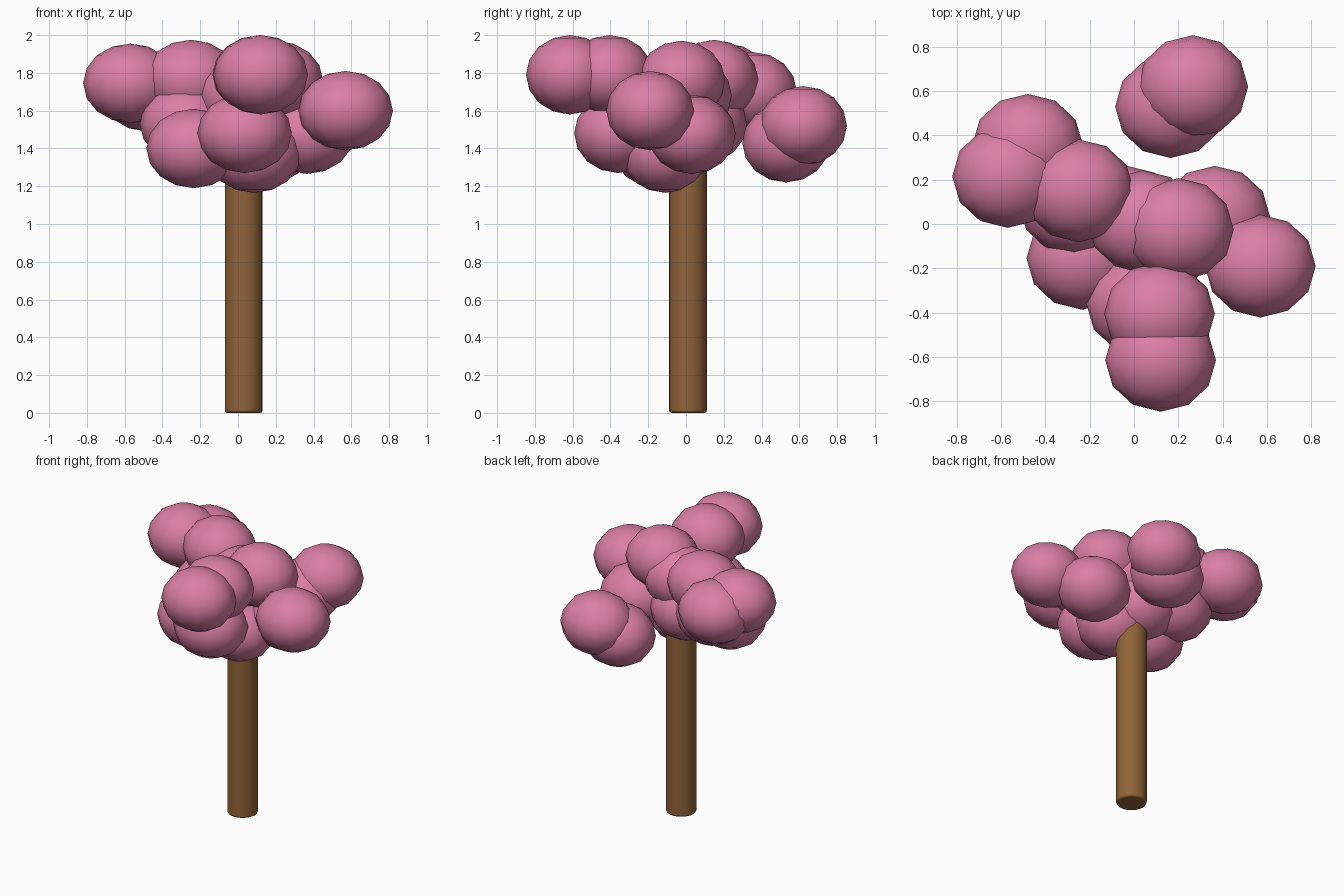
import bpy

if "Cube" in bpy.data.objects:
    bpy.data.objects.remove(bpy.data.objects["Cube"])


def material(name, rgb):
    m = bpy.data.materials.new(name)
    m.diffuse_color = (*rgb, 1)
    m.use_nodes = True
    m.node_tree.nodes["Principled BSDF"].inputs["Base Color"].default_value = m.diffuse_color
    return m


pink = material("blossom pink", (0.71, 0.21, 0.38))
brown = material("bark brown", (0.28, 0.125, 0.04))

# Trunk: round post with a slightly softened rim, its top hidden in the crown
bpy.ops.mesh.primitive_cylinder_add(vertices=24, radius=0.1, depth=1.4,
                                    location=(0.03, 0.01, 0.7))
trunk = bpy.context.object
trunk.name = "trunk"
trunk.data.materials.append(brown)
bevel = trunk.modifiers.new("soft rim", 'BEVEL')
bevel.width = 0.012
bevel.segments = 2
bevel.limit_method = 'ANGLE'
bpy.ops.object.shade_smooth_by_angle()

# Crown: clumps of blossom, all the same squashed ball
CLUMPS = [
    (0.57, -0.19, 1.60),
    (0.12, -0.615, 1.79), (0.115, -0.405, 1.79),
    (0.20, -0.025, 1.76), (0.365, 0.03, 1.475),
    (0.265, 0.62, 1.52), (0.165, 0.53, 1.43),
    (-0.48, 0.355, 1.70), (-0.57, 0.215, 1.745), (-0.25, 0.15, 1.765),
    (-0.235, -0.155, 1.40), (0.085, -0.11, 1.375),
    (0.035, -0.36, 1.48), (-0.27, 0.09, 1.53),
    (0.04, 0.01, 1.68), (-0.03, 0.03, 1.48),
]
for i, spot in enumerate(CLUMPS, 1):
    bpy.ops.mesh.primitive_uv_sphere_add(segments=12, ring_count=8, radius=1,
                                         location=spot)
    clump = bpy.context.object
    clump.name = f"blossom_clump_{i}"
    clump.scale = (0.25, 0.232, 0.21)
    clump.data.materials.append(pink)
    bpy.ops.object.shade_smooth()
